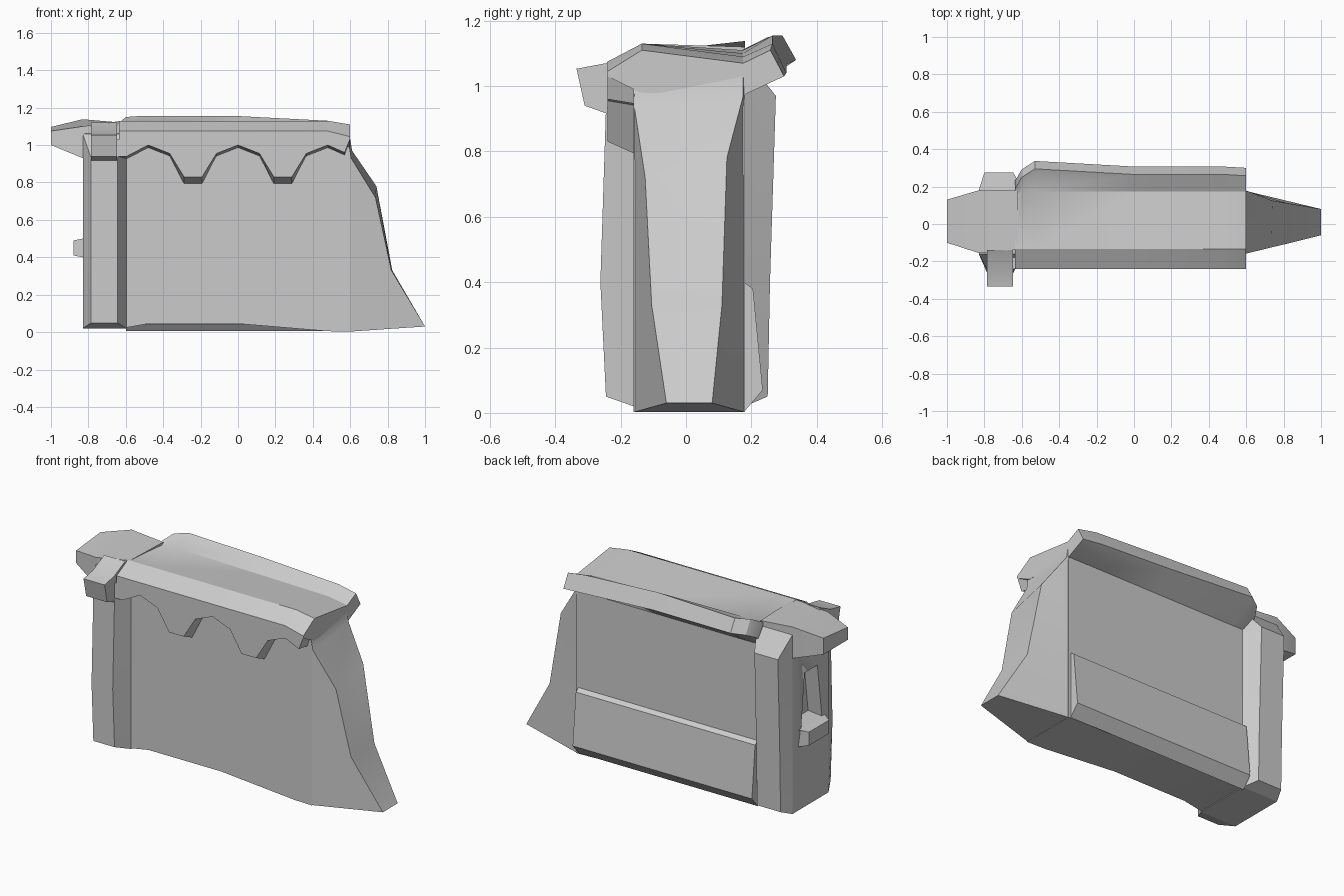
import bpy, bmesh
from mathutils import Vector

if "Cube" in bpy.data.objects:
    bpy.data.objects.remove(bpy.data.objects["Cube"], do_unlink=True)

grey = bpy.data.materials.new("pale_grey")
grey.use_nodes = True
grey.diffuse_color = (0.6, 0.6, 0.6, 1)
grey.node_tree.nodes["Principled BSDF"].inputs["Base Color"].default_value = (0.6, 0.6, 0.6, 1)


def loft(name, rings, smooth=30):
    """Skin a closed solid through rings that share a point count."""
    bm = bmesh.new()
    loops = [[bm.verts.new(p) for p in ring] for ring in rings]
    for a, b in zip(loops, loops[1:]):
        for i in range(len(a)):
            j = (i + 1) % len(a)
            bm.faces.new((a[i], a[j], b[j], b[i]))
    bm.faces.new(loops[0])
    bm.faces.new(loops[-1][::-1])
    bmesh.ops.recalc_face_normals(bm, faces=bm.faces)
    mesh = bpy.data.meshes.new(name)
    bm.to_mesh(mesh)
    bm.free()
    obj = bpy.data.objects.new(name, mesh)
    bpy.context.collection.objects.link(obj)
    mesh.materials.append(grey)
    bpy.ops.object.select_all(action="DESELECT")
    obj.select_set(True)
    bpy.context.view_layer.objects.active = obj
    bpy.ops.object.shade_smooth_by_angle(angle=smooth * 3.14159 / 180)
    return obj


FRONT, BACK = -0.16, 0.18

# Main wall with a gently bowed underside
wall = [(-0.62, 0.02), (-0.48, 0.045), (0, 0.045), (0.48, 0.005), (0.6, 0.002),
        (0.6, 0.96), (0.58, 1.04), (-0.62, 1.04)]
loft("main_wall", [[(x, y, z) for x, z in wall] for y in (FRONT, BACK)])

# Tapering, flared end of the wall: tip front (x, y, z), tip back (x, y, z)
tips = [((1, -0.06, 0.03), (1, 0.08, 0.03), 0.002),
        ((0.82, -0.105, 0.33), (0.825, 0.11, 0.33), 0.33),
        ((0.735, -0.125, 0.72), (0.74, 0.125, 0.78), 0.74),
        ((0.605, -0.157, 0.93), (0.61, 0.175, 0.97), 0.95),
        ((0.59, -0.16, 1.03), (0.6, 0.175, 1.03), 1.03)]
loft("flared_end", [[(0.585, FRONT, z), f, b, (0.585, BACK, z)] for f, b, z in tips])

# Corner post, chamfered at both faces and slightly bulged
def post_ring(x0, x1, z0, z1, y_low, y_mid, y_top):
    return [(x0, y_low, z0), (x1, y_low, z0), (x1, y_mid, 0.4),
            (x1, y_top, z1), (x0, y_top, z1), (x0, y_mid, 0.4)]

post = loft("corner_post", [
    post_ring(-0.785, -0.645, 0.05, 0.93, -0.245, -0.262, -0.245),
    post_ring(-0.83, -0.595, 0.02, 1.06, FRONT, FRONT, FRONT),
    post_ring(-0.83, -0.595, 0.02, 1.09, BACK, BACK, BACK),
    post_ring(-0.80, -0.645, 0.05, 0.97, 0.25, 0.257, 0.275)], 15)

# Tapered recess in the outer side of the post
recess = loft("recess_cutter", [
    [(x, -0.1, 0.48), (x, 0.1, 0.48), (x, 0.065, 0.82), (x, -0.055, 0.82)]
    for x in (-0.9, -0.74)])
recess.hide_render = True
cut = post.modifiers.new("recess", "BOOLEAN")
cut.operation = "DIFFERENCE"
cut.solver = "EXACT"
cut.object = recess
bpy.context.view_layer.objects.active = post
bpy.ops.object.modifier_apply(modifier=cut.name)
bpy.data.objects.remove(recess, do_unlink=True)

# Sill block under the recess
sill = [(-0.74, 0.51), (-0.83, 0.5), (-0.88, 0.49), (-0.88, 0.41), (-0.83, 0.4), (-0.74, 0.4)]
loft("recess_sill", [[(x, y * (0.75 if x < -0.85 else 1), z) for x, z in sill]
                     for y in (-0.125, 0.125)], 15)

# Wedge panel low on the back
panel = [(0.15, 0.4), (0.177, 0.4), (0.205, 0.38), (0.235, 0.07), (0.18, 0.006), (0.15, 0.04)]
loft("back_panel", [[(x, y, z) for y, z in panel] for x in (-0.6, 0.585)], 15)

# Top cap: x, front edge height, ridge height, valley height, lip (y, z), lip drop
stations = [(-0.635, 1.075, 1.13, 1.105, 0.19, 1.12, 0.08),
            (-0.6, 1.075, 1.13, 1.11, 0.25, 1.15, 0.08),
            (-0.53, 1.075, 1.13, 1.11, 0.295, 1.155, 0.075),
            (0, 1.075, 1.13, 1.1, 0.265, 1.155, 0.09),
            (0.48, 1.075, 1.13, 1.09, 0.265, 1.13, 0.09),
            (0.6, 1.045, 1.11, 1.07, 0.258, 1.11, 0.08)]
rings = []
for x, edge, ridge, valley, ly, lz, drop in stations:
    section = [(-0.24, 1.03), (-0.24, edge), (-0.135, ridge), (min(0.175, ly - 0.03), valley),
               (ly, lz), (ly + 0.042, lz - drop), (0.175, 0.972), (-0.14, 0.98)]
    rings.append([(x, y, z) for y, z in section])
loft("top_cap", rings)

# Scalloped apron hanging from the front of the cap
lower = [(-0.65, 0.925), (-0.595, 0.925)]
for centre in (-0.24, 0.24):
    lower += [(centre + dx, z) for dx, z in
              ((-0.24, 0.985), (-0.125, 0.94), (-0.048, 0.79), (0.048, 0.79), (0.125, 0.94))]
lower += [(0.48, 0.985), (0.57, 0.945)]
bm_rings = []
for y, lift in ((-0.24, 1), (-0.15, 0)):
    ring = [(x, y, z + lift * (0.04 if z < 0.8 else 0.015)) for x, z in lower]
    bm_rings.append(ring + [(0.598, y, 1.03), (-0.65, y, 1.03)])
loft("scalloped_apron", bm_rings, 15)

# Overhanging nose of the cap
loft("cap_nose", [
    [(-1, -0.1, 1), (-1, -0.1, 1.075), (-1, 0.13, 1.097), (-1, 0.13, 1)],
    [(-0.83, -0.155, 0.93), (-0.83, -0.155, 1.1), (-0.83, 0.18, 1.138), (-0.83, 0.18, 0.95)],
    [(-0.62, -0.135, 0.93), (-0.62, -0.135, 1.13), (-0.62, 0.18, 1.12), (-0.62, 0.18, 0.95)]])

# Knob projecting from the front above the post
knob = [(-0.335, 1.053), (-0.31, 0.94), (-0.24, 0.915), (-0.14, 0.92), (-0.14, 1.12), (-0.245, 1.07)]
loft("front_knob", [[(x, y, z) for y, z in knob] for x in (-0.787, -0.648)], 15)
